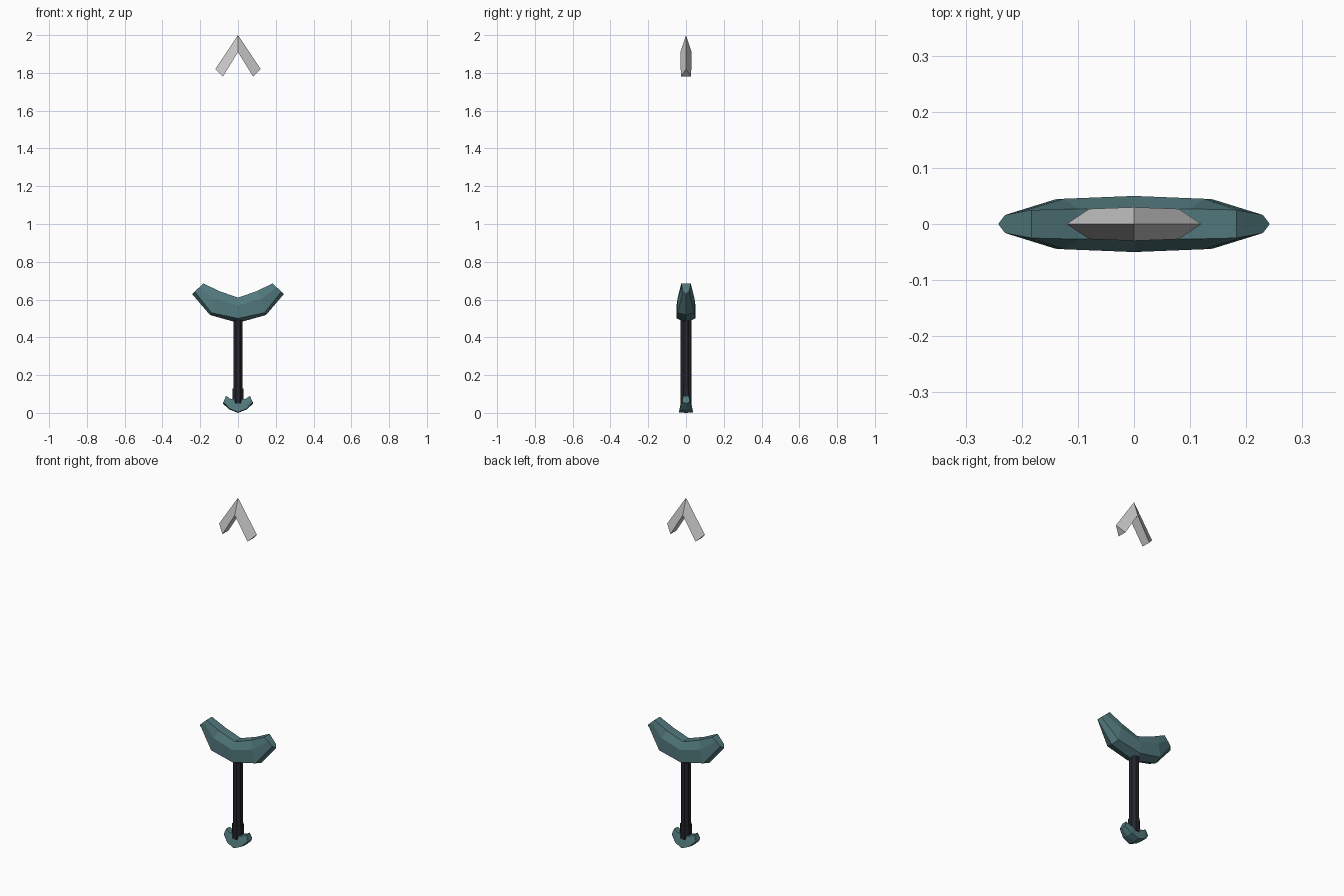
import bpy, bmesh, math

if "Cube" in bpy.data.objects:
    bpy.data.objects.remove(bpy.data.objects["Cube"])


def material(name, rgb):
    m = bpy.data.materials.new(name)
    m.diffuse_color = (*rgb, 1)
    m.use_nodes = True
    m.node_tree.nodes["Principled BSDF"].inputs["Base Color"].default_value = m.diffuse_color
    return m


TEAL = material("dark teal metal", (0.085, 0.19, 0.205))
STEEL = material("pale steel", (0.58, 0.58, 0.58))
GRIP = material("near black grip", (0.018, 0.018, 0.026))


def finish(name, bm, mat):
    bmesh.ops.remove_doubles(bm, verts=bm.verts, dist=0.0005)
    bmesh.ops.recalc_face_normals(bm, faces=bm.faces)
    me = bpy.data.meshes.new(name)
    bm.to_mesh(me)
    bm.free()
    me.materials.append(mat)
    ob = bpy.data.objects.new(name, me)
    bpy.context.collection.objects.link(ob)
    return ob


def loft(name, stations, mat):
    """Loft right-half stations of (x, y, z) points; mirror in y for rings, in x for the left half.
    Each station runs from the top edge down; a point with y = 0 is a shared keel or ridge."""
    full = [[(-x, y, z) for x, y, z in s] for s in reversed(stations[1:])] + stations
    bm = bmesh.new()
    rings = []
    for s in full:
        front = [(x, -y, z) for x, y, z in s]
        back = [(x, y, z) for x, y, z in reversed(s) if y > 0]
        rings.append([bm.verts.new(p) for p in front + back])
    n = len(rings[0])
    for a, b in zip(rings, rings[1:]):
        for i in range(n):
            j = (i + 1) % n
            bm.faces.new((a[i], a[j], b[j], b[i]))
    bm.faces.new(rings[0])
    bm.faces.new(rings[-1])
    return finish(name, bm, mat)


# Crescent guard: top edge, upper crease, lower crease, keel
loft("guard", [
    [(0, .027, .61), (0, .05, .57), (0, .049, .50), (0, 0, .477)],
    [(.10, .027, .645), (.125, .045, .605), (.14, .044, .53), (.148, 0, .518)],
    [(.183, .025, .685), (.205, .021, .665), (.23, .016, .642), (.242, 0, .628)],
], TEAL)

# Pommel: small crescent, thicker towards the bottom
loft("pommel", [
    [(0, .022, .07), (0, .029, .045), (0, .038, .003), (0, 0, 0)],
    [(.04, .020, .075), (.043, .028, .048), (.045, .034, .022), (.046, 0, .018)],
    [(.064, .014, .09), (.070, .018, .075), (.077, .020, .057), (.081, 0, .05)],
], TEAL)

# Chevron blade tip: sharp outer edge, thick inner edge
loft("blade_tip", [
    [(0, 0, 2.0), (0, .03, 1.91)],
    [(.12, 0, 1.82), (.08, .027, 1.78)],
], STEEL)


# Octagonal grip with a slightly wider collar at the bottom
def prism(name, rx, ry, z0, z1, mat):
    bm = bmesh.new()
    bmesh.ops.create_cone(bm, cap_ends=True, segments=8, radius1=1, radius2=1, depth=1)
    k = math.cos(math.pi / 8)
    for v in bm.verts:
        a = math.atan2(v.co.y, v.co.x) + math.pi / 8
        v.co = (math.cos(a) * rx / k, math.sin(a) * ry / k, z0 if v.co.z < 0 else z1)
    return finish(name, bm, mat)


prism("grip", .024, .028, .05, .50, GRIP)
prism("grip_collar", .028, .030, .05, .13, GRIP)
